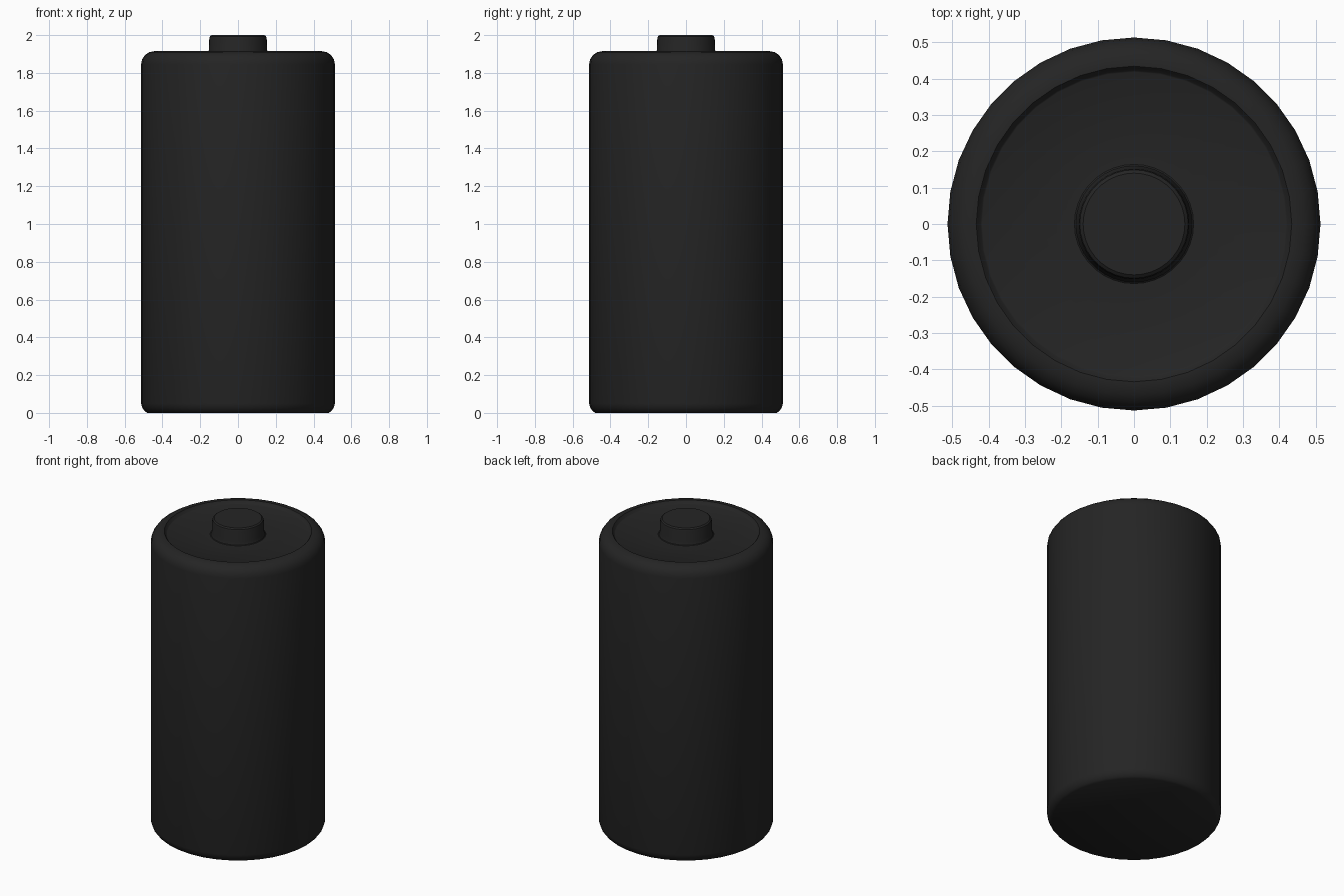
import bpy, bmesh, math

if "Cube" in bpy.data.objects:
    bpy.data.objects.remove(bpy.data.objects["Cube"])

SIDES = 36

black = bpy.data.materials.new("matte_black")
black.diffuse_color = (0.018, 0.018, 0.018, 1)
black.use_nodes = True
black.node_tree.nodes["Principled BSDF"].inputs["Base Color"].default_value = black.diffuse_color


def lathe(name, profile, mat):
    """Revolve (radius, height) points around z; radius 0 closes to a pole."""
    bm = bmesh.new()
    rings = []
    for r, z in profile:
        n = 1 if r == 0 else SIDES
        rings.append([bm.verts.new((r * math.cos(2 * math.pi * i / SIDES),
                                    r * math.sin(2 * math.pi * i / SIDES), z)) for i in range(n)])
    for a, b in zip(rings, rings[1:]):
        for i in range(SIDES):
            j = (i + 1) % SIDES
            if len(a) == 1:
                bm.faces.new((a[0], b[j], b[i]))
            elif len(b) == 1:
                bm.faces.new((a[i], a[j], b[0]))
            else:
                bm.faces.new((a[i], a[j], b[j], b[i]))
    bmesh.ops.recalc_face_normals(bm, faces=bm.faces)
    me = bpy.data.meshes.new(name)
    bm.to_mesh(me)
    bm.free()
    me.materials.append(mat)
    ob = bpy.data.objects.new(name, me)
    bpy.context.collection.objects.link(ob)
    bpy.ops.object.select_all(action='DESELECT')
    bpy.context.view_layer.objects.active = ob
    ob.select_set(True)
    bpy.ops.object.shade_smooth_by_angle(angle=math.radians(35))
    return ob


# Casing: chamfered base, rounded shoulder, shallow step down to the end cap
# and the raised contact button, all one continuous shell
shoulder = [(0.443 + 0.07 * math.cos(t), 1.845 + 0.07 * math.sin(t))
            for t in (math.radians(a) for a in (0, 22.5, 45, 67.5, 90))]
lathe("battery_casing",
      [(0, 0), (0.48, 0), (0.492, 0.008), (0.506, 0.025), (0.513, 0.05)]
      + shoulder
      + [(0.434, 1.915), (0.430, 1.911), (0.422, 1.897), (0.418, 1.895),
         (0.164, 1.895), (0.160, 1.898), (0.155, 1.915), (0.152, 1.982),
         (0.149, 1.993), (0.140, 2.0), (0, 2.0)], black)
